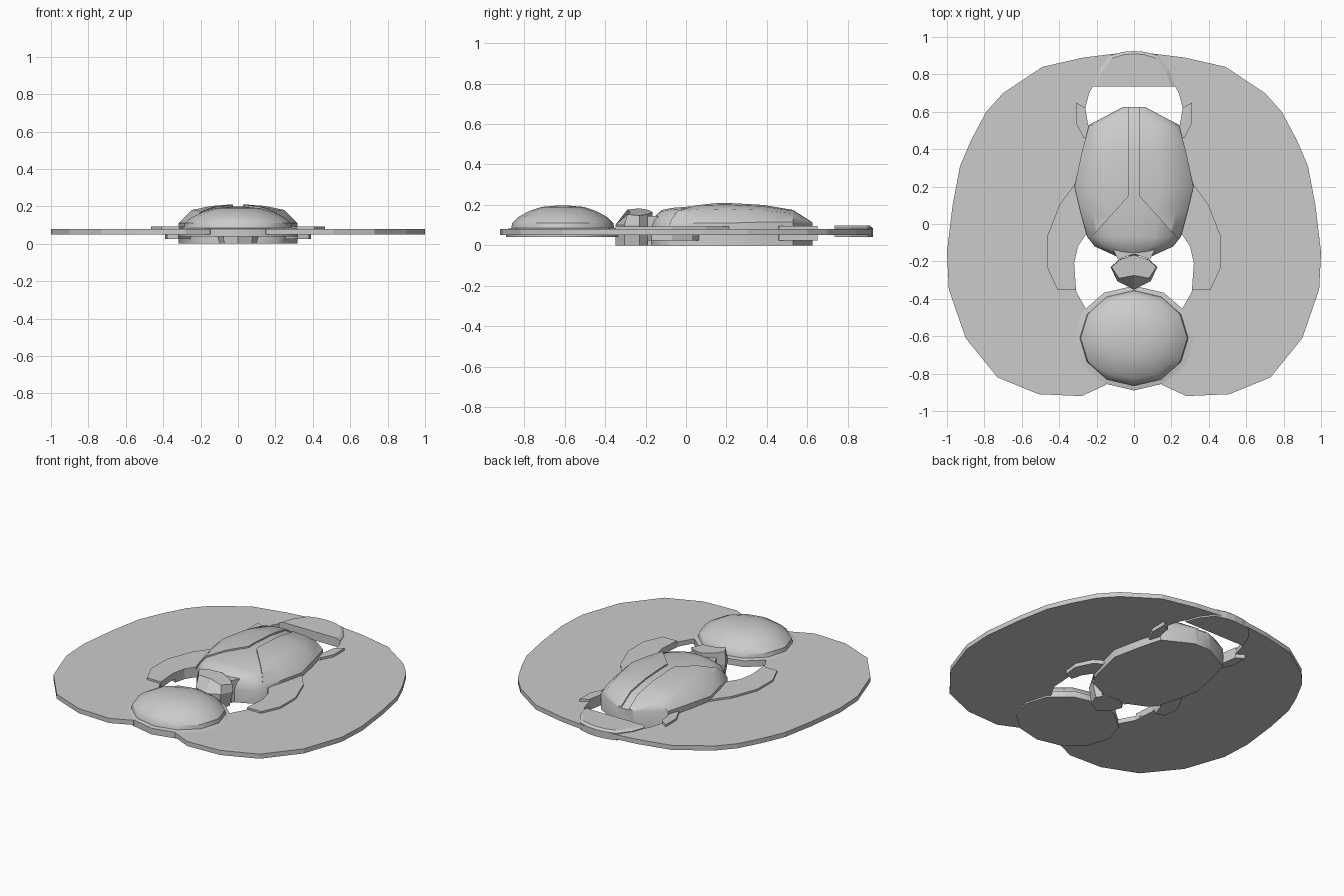
import bpy, bmesh, math
from mathutils import Vector

if "Cube" in bpy.data.objects:
    bpy.data.objects.remove(bpy.data.objects["Cube"])


def finish(name, bm, angle=0):
    bmesh.ops.recalc_face_normals(bm, faces=bm.faces[:])
    me = bpy.data.meshes.new(name)
    bm.to_mesh(me)
    bm.free()
    ob = bpy.data.objects.new(name, me)
    bpy.context.collection.objects.link(ob)
    if angle:
        bpy.ops.object.select_all(action='DESELECT')
        ob.select_set(True)
        bpy.context.view_layer.objects.active = ob
        bpy.ops.object.shade_smooth_by_angle(angle=math.radians(angle))
    return ob


def loft(rings):
    """Skin a list of equal-length closed rings and cap both ends."""
    bm = bmesh.new()
    vs = [[bm.verts.new(p) for p in r] for r in rings]
    n = len(vs[0])
    for a, b in zip(vs, vs[1:]):
        for i in range(n):
            j = (i + 1) % n
            bm.faces.new((a[i], a[j], b[j], b[i]))
    bm.faces.new(vs[0])
    bm.faces.new(vs[-1])
    return bm


def plate(name, pts, z0, z1):
    return finish(name, loft([[(x, y, z) for x, y in pts] for z in (z0, z1)]))


def pair(name, pts, z0, z1):
    for side, s in (("right", 1), ("left", -1)):
        plate(f"{side}_{name}", [(s * x, y) for x, y in pts], z0, z1)


def sym(half):
    """Mirror a half outline (starting and ending on x = 0)."""
    return half + [(-x, y) for x, y in reversed(half) if x > 0]


# Wings: outer rim, then inner edge around the openings
outer = [(0, .915), (.11, .91), (.27, .89), (.49, .84), (.70, .70), (.79, .60), (.87, .45),
         (.93, .31), (.97, .10), (1, -.15), (.99, -.35), (.90, -.61),
         (.73, -.82), (.51, -.91), (.28, -.92), (.15, -.86)]
inner = [(.10, -.75), (.15, -.55), (.26, -.45), (.31, -.36), (.32, -.21),
         (.30, -.12), (.26, -.06), (.20, -.03), (.20, .50), (.245, .53),
         (.26, .62), (.24, .70), (.20, .77), (0, .80)]
pair("wing", outer + inner, .05, .08)

# Legs lying over and slightly below the wings
front_leg = [(.25, .25), (.32, .21), (.40, .10), (.465, -.07), (.465, -.23), (.41, -.35),
             (.355, -.35), (.31, -.35), (.32, -.21), (.30, -.12), (.26, -.06), (.2, 0)]
pair("front_leg", front_leg, .06, .092)
pair("front_leg_base", [(.26, .08), (.34, .03), (.39, -.07), (.38, -.17),
                        (.318, -.19), (.30, -.12), (.26, -.06), (.2, 0)], .025, .06)
pair("back_leg", [(.22, .45), (.27, .46), (.31, .54), (.31, .65), (.26, .62), (.245, .53)],
     .025, .095)

# Sun disc: twelve-sided rim with a smooth dome
def oval(rx, ry, z, n=12):
    return [(rx * math.cos(math.tau * i / n), -.61 + ry * math.sin(math.tau * i / n), z)
            for i in range(n)]

finish("sun_disc", loft([oval(.32, .28, .04), oval(.32, .28, .08), oval(.29, .255, .085),
                         oval(.285, .25, .11), oval(.25, .22, .14), oval(.19, .165, .17),
                         oval(.12, .105, .19), oval(.04, .035, .196)]), 35)

# Tail pad
pad = sym([(0, .925), (.06, .92), (.13, .90), (.19, .82), (.22, .735), (0, .735)])
pad_top = [(x * .9, .735 + (y - .735) * .92, .097) for x, y in pad]
finish("tail_pad", loft([[(x, y, .04) for x, y in pad],
                         [(x, y, .085) for x, y in pad], pad_top]))

# Head and collar
head = sym([(0, -.17), (.08, -.19), (.125, -.23), (.09, -.305), (0, -.35)])
head_top = sym([(0, -.165), (.075, -.19), (.12, -.23), (.08, -.29), (0, -.275)])
finish("head", loft([[(x * .8, y, 0) for x, y in head],
                     [(x, y, .10) for x, y in head],
                     [(x, y, .165 - .15 * x) for x, y in head_top]]))
plate("collar", sym([(0, -.12), (.11, -.14), (.085, -.19), (0, -.16)]), .0, .145)

# Body: cross-sections along y (y, half width, side height, top height)
SECTIONS = [(-.17, .10, .08, .13), (-.12, .21, .085, .175), (-.07, .25, .095, .185),
            (.06, .285, .10, .195), (.20, .318, .10, .20), (.38, .28, .105, .19),
            (.53, .24, .105, .165), (.625, .06, .09, .105)]

def body_rings(lift=0.0):
    rings = []
    for y, w, side, top in SECTIONS:
        half = [(w, 0), (w, side + lift)]
        half += [(w * k, side + (top - side) * t + lift)
                 for k, t in ((.78, .70), (.45, .92), (.12, 1))]
        rings.append([(x, y, z) for x, z in half] +
                     [(-x, y, z) for x, z in reversed(half)])
    return rings

finish("body", loft(body_rings()), 35)

# Wing cases: raised copies of the shell, cut along the middle groove and the V seam
for side, s in (("right", 1), ("left", -1)):
    bm = loft(body_rings(.01))
    for co, no in ((Vector((s * .028, 0, 0)), Vector((s, 0, 0))),
                   (Vector((0, .18, 0)), Vector((s * 1.1, 1, 0)))):
        geom = bm.verts[:] + bm.edges[:] + bm.faces[:]
        bmesh.ops.bisect_plane(bm, geom=geom, plane_co=co, plane_no=no, clear_inner=True)
        bmesh.ops.holes_fill(bm, edges=[e for e in bm.edges if e.is_boundary], sides=0)
    finish(f"{side}_wing_case", bm, 35)
